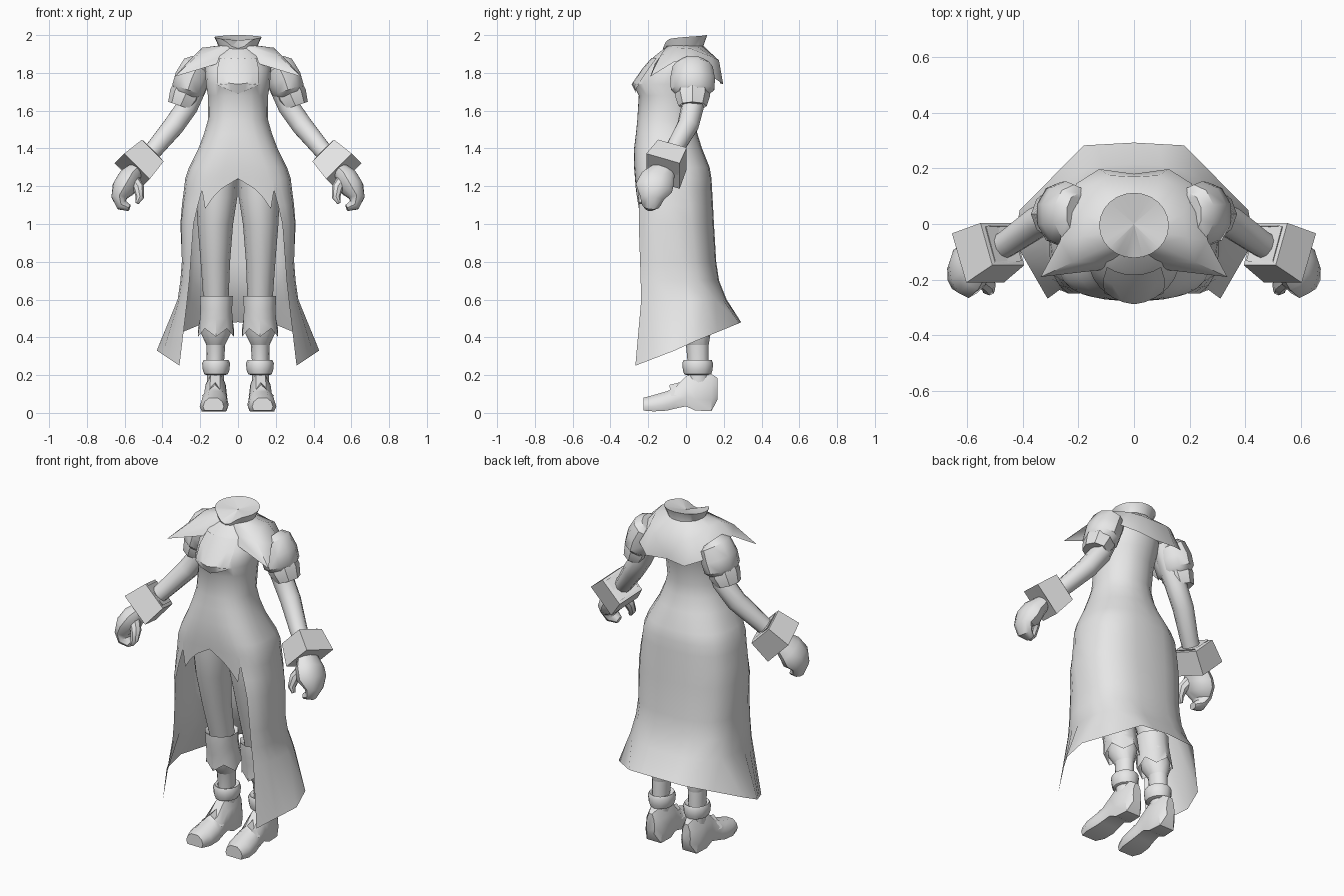
import bpy, bmesh, math
from mathutils import Vector

grey = bpy.data.materials.new("plain_grey")
grey.diffuse_color = (0.8, 0.8, 0.8, 1)


def grid(name, *patches, closed=False, caps=False, angle=40):
    """Skin patches of point rows into one mesh, mirrored across x = 0."""
    bm = bmesh.new()
    for rows in patches:
        vs = [[bm.verts.new(p) for p in r] for r in rows]
        n = len(rows[0])
        for a, b in zip(vs, vs[1:]):
            for i in range(n if closed else n - 1):
                j = (i + 1) % n
                bm.faces.new((a[i], a[j], b[j], b[i]))
        if caps:
            bm.faces.new(vs[0])
            bm.faces.new(vs[-1])
    bmesh.ops.remove_doubles(bm, verts=bm.verts, dist=0.0005)
    bmesh.ops.recalc_face_normals(bm, faces=bm.faces)
    me = bpy.data.meshes.new(name)
    bm.to_mesh(me)
    bm.free()
    me.materials.append(grey)
    ob = bpy.data.objects.new(name, me)
    bpy.context.collection.objects.link(ob)
    bpy.ops.object.select_all(action='DESELECT')
    ob.select_set(True)
    bpy.context.view_layer.objects.active = ob
    bpy.ops.object.shade_smooth_by_angle(angle=math.radians(angle))
    ob.modifiers.new("mirror", 'MIRROR')
    return ob


def tube(name, path, n=10, wide=1.0, angle=40, turn=0.0):
    """Tube along (x, y, z, radius) points; wide stretches it front to back."""
    pts = [Vector(p[:3]) for p in path]
    rows = []
    for i, p in enumerate(path):
        d = (pts[min(i + 1, len(pts) - 1)] - pts[max(i - 1, 0)]).normalized()
        u = (Vector((0, 1, 0)) - d * d.y).normalized()
        v = d.cross(u)
        ang = [math.tau * k / n + turn for k in range(n)]
        rows.append([pts[i] + p[3] * (u * wide * math.cos(t) + v * math.sin(t)) for t in ang])
    return grid(name, rows, closed=True, caps=True, angle=angle)


def stack(name, rings, n=12, jag=0.0, caps=True):
    """Upright rings (z, cx, cy, rx, ry); jag makes the last ring pointed."""
    rows = []
    for z, cx, cy, rx, ry in rings:
        j = jag if z == rings[-1][0] else 0
        rows.append([(cx + rx * math.sin(math.tau * k / n), cy - ry * math.cos(math.tau * k / n),
                      z + (j if k % 2 else -j)) for k in range(n)])
    return grid(name, rows, closed=True, caps=caps)


# Body sections: height, half width, front y, back y
BODY = [(1.93, .095, -.115, .085), (1.89, .15, -.165, .10), (1.82, .175, -.225, .11),
        (1.74, .17, -.28, .09), (1.68, .16, -.25, .07), (1.55, .16, -.258, .05),
        (1.48, .18, -.265, .06), (1.40, .21, -.275, .085), (1.30, .26, -.275, .125),
        (1.24, .28, -.27, .135), (1.1, .297, -.262, .143), (1.0, .305, -.258, .148),
        (.8, .297, -.25, .16), (.7, .305, -.245, .175), (.6, .32, -.24, .215)]


def section(z, a):
    """Point on the coat surface at height z, angle a from the front."""
    for p, q in zip(BODY, BODY[1:]):
        if p[0] >= z >= q[0]:
            t = (p[0] - z) / (p[0] - q[0])
            _, w, f, b = [s + (e - s) * t for s, e in zip(p, q)]
            break
    c = math.cos(a)
    low = .62 if c > 0 else .8          # boxy front, rounder back
    e = min(.95, max(low, low + (z - 1.24) * .8))
    x = w * max(0, math.sin(a)) ** e
    y = (f + b) / 2 - math.copysign(abs(c) ** e, c) * (b - f) / 2
    return Vector((x if x > 1e-4 else 0, y, z))


def lookup(u, keys):
    """Interpolate vectors along sorted (u, point) keys."""
    for (s, p), (e, q) in zip(keys, keys[1:]):
        if u <= e:
            return Vector(p).lerp(Vector(q), (u - s) / (e - s))
    return Vector(keys[-1][1])


# Coat: fitted bodice, pointed front flap, long open skirt with slanted hem
A0 = math.radians(31)
us = [0, .09, .18, .27, .36, .5, .65, .8, .9, 1]
flap = [(0, 1.24), (.25, 1.19), (.5, 1.145), (.8, 1.08), (1, 1.18)]
angles = [A0 * u for u, _ in flap] + [A0 + (math.pi - A0) * u for u in us[1:]]
bodice = [[section(r[0], a) for a in angles] for r in BODY[:10]]
front = [[section(1.24 + (zb - 1.24) * t, A0 * u) for u, zb in flap] for t in (0, .5, 1)]
# open edge of the skirt: height, start angle, edge x, edge y
starts = [(1.24, 31, 0, 0), (1.18, 31, 0, 0), (1.1, 36, .212, -.25), (1.0, 40, .235, -.25),
          (.8, 46, .25, -.243), (.7, 47, .257, -.24), (.6, 47, .268, -.237)]
skirt = []
for z, deg, ex, ey in starts:
    a0 = math.radians(deg)
    row = [section(z, a0 + (math.pi - a0) * u) for u in us]
    if ex:
        off = Vector((ex, ey, z)) - row[0]
        row = [p + off * max(0, 1 - u / .36) for p, u in zip(row, us)]
    skirt.append(row)
hem = [(0, (.31, -.268, .25)), (.36, (.43, -.06, .33)), (.5, (.41, .05, .38)),
       (.8, (.18, .282, .475)), (1, (0, .292, .48))]
skirt.append([lookup(u, hem) for u in us])
grid("coat", bodice, front, skirt)

# Chest panel with a pointed lower edge, lying just over the bodice
panel = []
for k, z in enumerate((1.69, 1.74, 1.82, 1.88)):
    panel.append([section(z + (.045 * u if k == 0 else .015 * u if k == 1 else 0), math.radians(38 * u))
                  + Vector((0, -.008, 0)) for u in (0, .33, .67, 1)])
grid("chest_panel", panel)


# Funnel collar, dipped at the front, closed on top
def ring(z, w, f, b, dips=()):
    return [(w * math.sin(math.pi * k / 12) if 0 < k < 12 else 0,
             (f + b) / 2 - math.cos(math.pi * k / 12) * (b - f) / 2,
             z - (dips[k] if k < len(dips) else 0)) for k in range(13)]


dips = (.07, .06, .035, .02, .016, .013, .01, .008, .006, .004, .002)
grid("collar", [ring(1.89, .125, -.15, .1), ring(1.935, .1, -.115, .09, (.025, .02, .01)),
                ring(2.0, .125, -.122, .112, dips), ring(1.972, .001, -.002, .002)])

# Short shoulder cape with forward points, tucked behind the chest
edge = [(.05, -.12, 1.87), (.12, -.165, 1.845), (.335, -.19, 1.78), (.265, -.06, 1.86),
        (.24, .045, 1.85), (.207, .145, 1.775), (.125, .197, 1.74), (0, .18, 1.745)]
inner, mid = [], []
for k, p in enumerate(edge):
    a = math.pi * k / 7
    q = Vector((.1 * math.sin(a) if k < 7 else 0, -.01 - .1 * math.cos(a), 1.945))
    inner.append(q if k else Vector((.03, -.1, 1.92)))
    m = inner[k].lerp(Vector(p), .55)
    m.z += .035 if k > 1 else 0
    m.y += .03 if k > 4 else 0
    mid.append(m)
grid("shoulder_cape", [inner, mid, edge], angle=60)

# Arms and shoulder guards
tube("sleeve", [(.17, .03, 1.84, .06), (.27, .035, 1.62, .06), (.34, .01, 1.52, .058),
                (.44, -.06, 1.4, .05), (.52, -.11, 1.31, .045)], 10)
tube("shoulder_guard", [(.2, .035, 1.85, .06), (.215, .035, 1.835, .085), (.245, .035, 1.77, .095),
                        (.265, .035, 1.71, .092), (.275, .035, 1.685, .07)], 10, 1.25)
tube("lower_guard", [(.265, .035, 1.72, .08), (.28, .035, 1.68, .085), (.305, .035, 1.625, .068),
                     (.29, .035, 1.65, .05)], 8, 1.1)

# Square turned-back cuffs and curled hands
tube("cuff", [(.515, -.095, 1.325, .045), (.467, -.07, 1.373, .095), (.472, -.072, 1.368, .115),
              (.56, -.122, 1.28, .135), (.555, -.12, 1.285, .115), (.52, -.1, 1.32, .045)],
     4, 1.0, 25, math.pi / 4)
tube("hand", [(.54, -.115, 1.29, .04), (.58, -.15, 1.24, .06), (.605, -.17, 1.19, .064),
              (.63, -.18, 1.14, .042), (.615, -.185, 1.1, .032), (.575, -.19, 1.085, .018)], 10, 1.55)
tube("thumb", [(.56, -.18, 1.24, .035), (.525, -.215, 1.19, .03), (.52, -.235, 1.14, .022),
               (.535, -.24, 1.11, .01)], 8)

# Legs, meeting at the hips
stack("leg", [(1.28, .11, -.07, .11, .13), (1.14, .112, -.07, .108, .125), (1.0, .12, -.06, .094, .11),
              (.8, .12, -.03, .078, .09), (.62, .117, .01, .068, .078), (.45, .115, .045, .06, .07),
              (.36, .118, .06, .05, .06), (.25, .12, .065, .045, .055), (.15, .12, .065, .045, .055)])
# Flared boot tops with pointed rim
stack("boot_top", [(.6, .117, .01, .065, .075), (.62, .115, .01, .092, .097), (.55, .115, .015, .088, .1),
                   (.5, .115, .025, .09, .1), (.425, .117, .035, .1, .105)], 10, .022, False)
stack("boot_shaft", [(.52, .115, .03, .08, .09), (.42, .117, .045, .078, .085), (.36, .118, .06, .05, .06)])
stack("ankle_cuff", [(.2, .118, .062, .05, .06), (.205, .116, .062, .062, .072), (.225, .116, .062, .07, .078),
                     (.262, .116, .062, .074, .082), (.28, .116, .062, .066, .074), (.27, .116, .062, .05, .06)])

# Shoes: sections along y (y, centre x, bottom, top, half width)
shoe = [(.167, .118, .07, .185, .028), (.135, .118, .01, .205, .055), (.05, .118, .012, .212, .062),
        (.0, .12, .035, .195, .062), (-.06, .122, .022, .132, .068), (-.1, .124, .012, .115, .075),
        (-.17, .128, .008, .095, .075), (-.225, .13, .012, .08, .055)]
rows = []
for y, cx, lo, hi, w in shoe:
    rows.append([(cx + w * sx, y, lo + (hi - lo) * t) for sx, t in
                 ((-.85, 0), (.85, 0), (1, .3), (.85, .7), (.4, 1), (-.4, 1), (-.85, .7), (-1, .3))])
grid("shoe", rows, closed=True, caps=True)
# Raised instep tongue
grid("shoe_tongue", [[(.06, -.04, .09), (.12, -.02, .165), (.18, -.04, .09)],
                     [(.055, -.08, .09), (.122, -.088, .148), (.19, -.08, .09)]])
